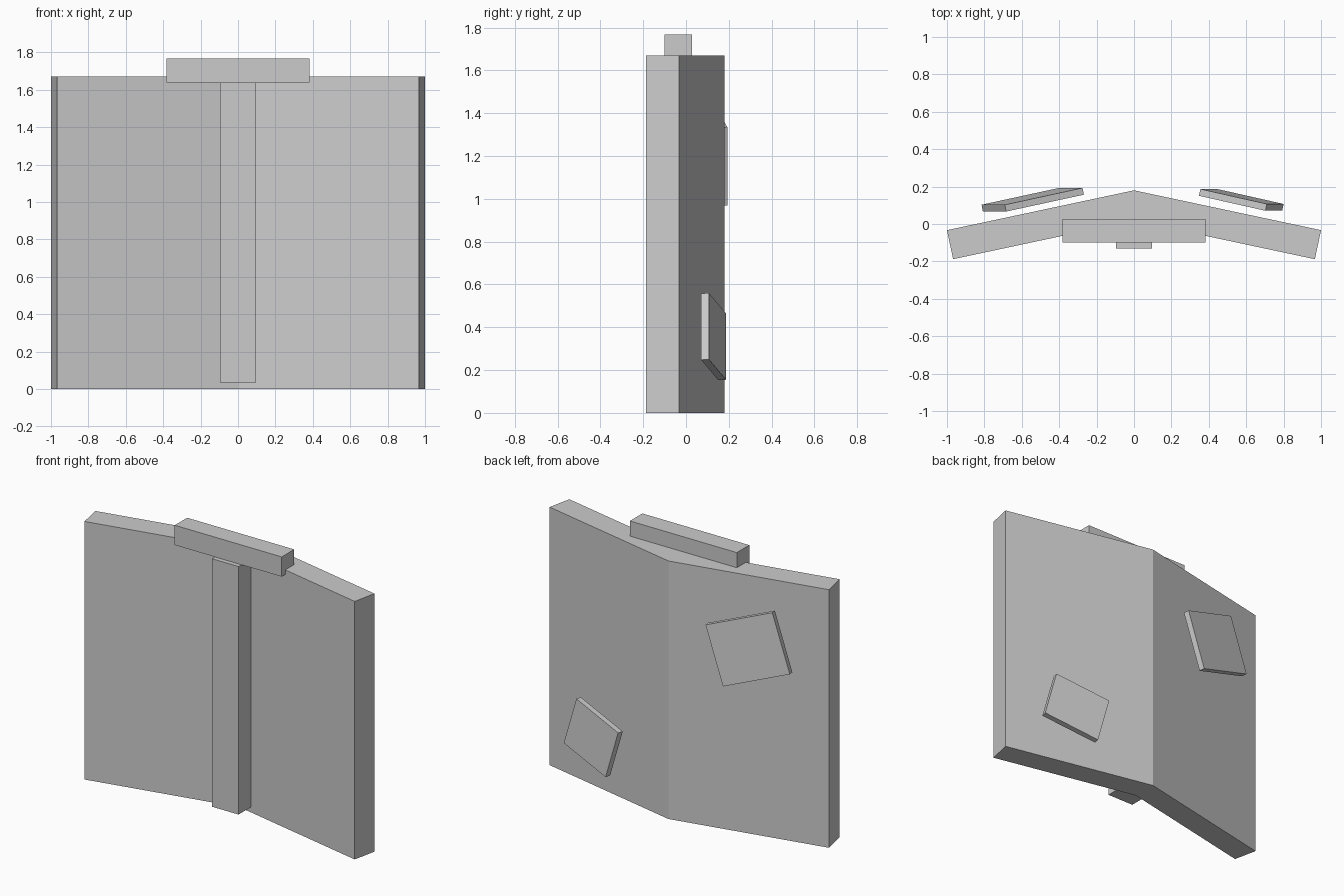
import bpy
import bmesh
from mathutils import Matrix, Vector

if "Cube" in bpy.data.objects:
    bpy.data.objects.remove(bpy.data.objects["Cube"], do_unlink=True)

# Single plain grey
GREY = (0.6, 0.6, 0.6, 1.0)
grey = bpy.data.materials.new("plain_grey")
grey.use_nodes = True
grey.diffuse_color = GREY
grey.node_tree.nodes["Principled BSDF"].inputs["Base Color"].default_value = GREY


def finish(name, bm):
    bmesh.ops.recalc_face_normals(bm, faces=bm.faces)
    mesh = bpy.data.meshes.new(name)
    bm.to_mesh(mesh)
    bm.free()
    mesh.materials.append(grey)
    obj = bpy.data.objects.new(name, mesh)
    bpy.context.collection.objects.link(obj)
    return obj


def block(name, matrix):
    bm = bmesh.new()
    bmesh.ops.create_cube(bm, size=1, matrix=matrix)
    return finish(name, bm)


def box(name, low, high):
    low, high = Vector(low), Vector(high)
    size = high - low
    return block(name, Matrix.Translation((low + high) / 2) @ Matrix.Diagonal((*size, 1)))


def tilted_plate(name, corner, across, down, thickness=0.037):
    """Plate whose outer face starts at a corner and spans two edge vectors."""
    corner, across, down = Vector(corner), Vector(across), Vector(down)
    normal = across.cross(down).normalized()
    if normal.y < 0:
        normal.negate()
    depth = normal * thickness
    matrix = Matrix((across, down, depth)).transposed().to_4x4()
    matrix.translation = corner + (across + down - depth) / 2
    return block(name, matrix)


# Bent shield panel: chevron outline extruded upward
half = [(0, 0.18), (1, -0.033), (0.967, -0.188), (0, 0.018)]
outline = half + [(-x, y) for x, y in reversed(half[1:3])]
bm = bmesh.new()
verts = [bm.verts.new((x, y, 0)) for x, y in outline]
# Two quads share the centre fold
right = bm.faces.new([verts[i] for i in (0, 1, 2, 3)])
left = bm.faces.new([verts[i] for i in (0, 3, 4, 5)])
top = bmesh.ops.extrude_face_region(bm, geom=[right, left], use_keep_orig=True)
moved = [v for v in top["geom"] if isinstance(v, bmesh.types.BMVert)]
bmesh.ops.translate(bm, verts=moved, vec=(0, 0, 1.67))
# Drop the hidden wall inside the fold, if any
inner = [f for f in bm.faces if all(abs(v.co.x) < 0.001 for v in f.verts)]
bmesh.ops.delete(bm, geom=inner, context="FACES")
finish("shield_panel", bm)

# Front spine and the bar across the top
box("front_spine", (-0.095, -0.13, 0.035), (0.095, 0.01, 1.64))
box("top_bar", (-0.383, -0.1, 1.64), (0.383, 0.027, 1.768))

# Two loose plates on the back
tilted_plate("lower_back_plate", (0.71, 0.107, 0.56), (-0.355, 0.08, -0.095), (0.09, 0, -0.31))
tilted_plate("upper_back_plate", (-0.275, 0.193, 1.335), (-0.415, -0.09, 0.155), (-0.125, 0, -0.365))
